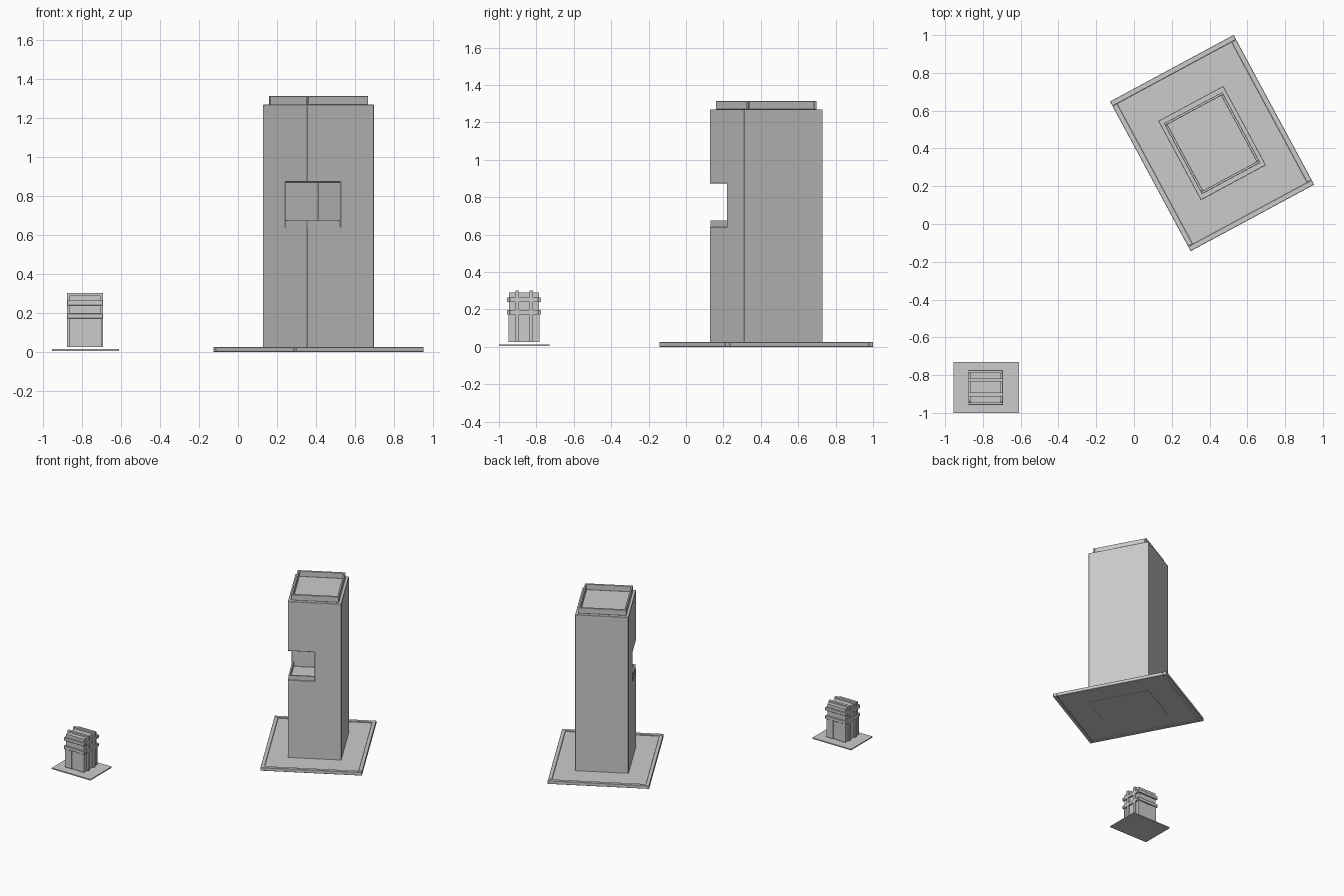
import bpy, bmesh, math
from mathutils import Matrix

if "Cube" in bpy.data.objects:
    bpy.data.objects.remove(bpy.data.objects["Cube"])

TOWER = Matrix.Translation((0.4135, 0.4285, 0)) @ Matrix.Rotation(math.radians(28.3), 4, 'Z')
PAV = Matrix.Translation((-0.785, -0.866, 0))


def boxes(name, frame, bounds, bevel=0.0):
    """One object from boxes given as (x0, x1, y0, y1, z0, z1) in a local frame."""
    bm = bmesh.new()
    for x0, x1, y0, y1, z0, z1 in bounds:
        m = Matrix.Translation(((x0 + x1) / 2, (y0 + y1) / 2, (z0 + z1) / 2))
        bmesh.ops.create_cube(bm, size=1, matrix=m @ Matrix.Diagonal((x1 - x0, y1 - y0, z1 - z0, 1)))
    me = bpy.data.meshes.new(name)
    bm.to_mesh(me)
    bm.free()
    ob = bpy.data.objects.new(name, me)
    bpy.context.collection.objects.link(ob)
    ob.matrix_world = frame
    if bevel:
        mod = ob.modifiers.new("bevel", 'BEVEL')
        mod.width, mod.segments = bevel, 1
    return ob


def centred(w, d, z0, z1):
    return (-w / 2, w / 2, -d / 2, d / 2, z0, z1)


def ring(w, d, t, z0, z1):
    """Four walls of thickness t inside a w x d rectangle."""
    x, y = w / 2, d / 2
    return [(-x, x, -y, -y + t, z0, z1), (-x, x, y - t, y, z0, z1),
            (-x, -x + t, -y + t, y - t, z0, z1), (x - t, x, -y + t, y - t, z0, z1)]


# Tower plinth with raised rim
boxes("tower_plinth", TOWER, [centred(0.70, 0.86, 0.004, 0.018)])
boxes("plinth_rim", TOWER, ring(0.743, 0.90, 0.028, 0, 0.026), 0.002)

# Tower shaft with a corner terrace cut out
shaft = boxes("tower_shaft", TOWER, [centred(0.391, 0.476, 0.003, 1.27)])
cutter = boxes("terrace_cutter", TOWER, [(-0.4, 0, -0.4, 0, 0.64, 0.873)])
cutter.hide_render = True
cut = shaft.modifiers.new("terrace", 'BOOLEAN')
cut.operation, cut.solver, cut.object = 'DIFFERENCE', 'EXACT', cutter
bpy.context.view_layer.objects.active = shaft
bpy.ops.object.modifier_apply(modifier=cut.name)
bpy.data.objects.remove(cutter)
bev = shaft.modifiers.new("bevel", 'BEVEL')
bev.width, bev.segments = 0.002, 1

# Terrace railing on the two open sides
boxes("terrace_railing", TOWER, [(-0.192, 0, -0.234, -0.222, 0.64, 0.675),
                                 (-0.192, -0.180, -0.222, 0, 0.64, 0.675)])
# Roof parapet
boxes("roof_parapet", TOWER, ring(0.351, 0.425, 0.014, 1.269, 1.315), 0.002)

# Small pavilion: plate and core
boxes("pavilion_plate", Matrix.Translation((-0.7825, -0.865, 0)), [centred(0.345, 0.27, 0.005, 0.014)])
boxes("pavilion_core", PAV, [centred(0.160, 0.162, 0.025, 0.29)])
# Corner piers at the front and back
boxes("pavilion_piers", PAV, [(s * 0.055 - 0.029, s * 0.055 + 0.029, f * 0.084 - 0.006, f * 0.084, 0.025, 0.18)
                              if f > 0 else
                              (s * 0.055 - 0.029, s * 0.055 + 0.029, -0.084, -0.078, 0.025, 0.18)
                              for s in (-1, 1) for f in (-1, 1)])
# Horizontal bands around the core
for i, z in enumerate((0.185, 0.252)):
    boxes(f"pavilion_band_{i + 1}", PAV, ring(0.184, 0.184, 0.016, z - 0.013, z + 0.013), 0.002)
# Straps running up both sides and over the roof
for i, y in enumerate((-0.036, 0.039)):
    boxes(f"pavilion_strap_{i + 1}", PAV,
          [(-0.092, -0.078, y - 0.010, y + 0.010, 0.025, 0.302),
           (0.078, 0.092, y - 0.010, y + 0.010, 0.025, 0.302),
           (-0.078, 0.078, y - 0.010, y + 0.010, 0.284, 0.302)])
